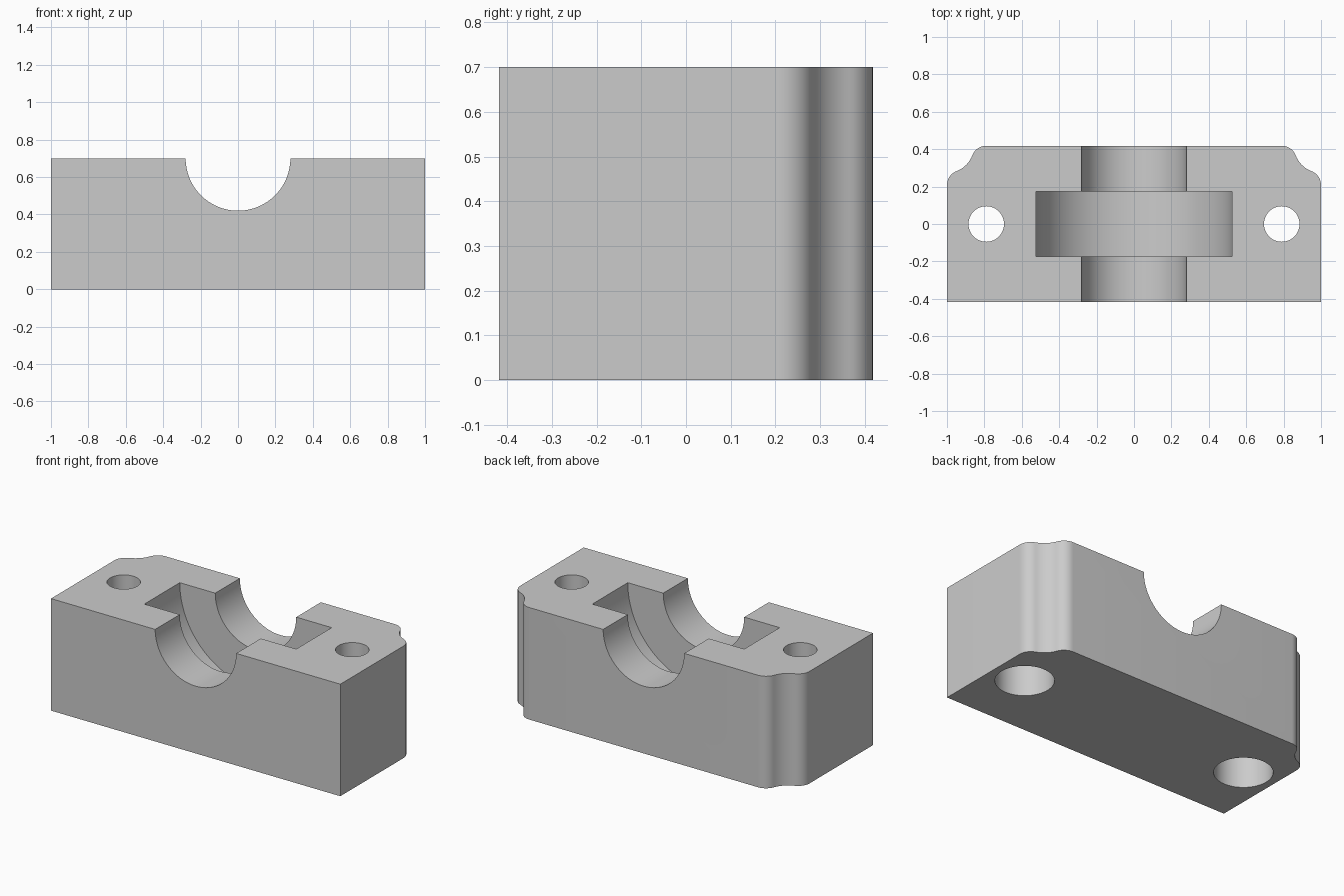
import bpy, bmesh
from math import pi, cos, sin, atan2, hypot, radians
from mathutils import Matrix

if "Cube" in bpy.data.objects:
    bpy.data.objects.remove(bpy.data.objects["Cube"])

HALF_X, HALF_Y, HEIGHT = 1.0, 0.418, 0.7
NOTCH, FILLET = 0.21, 0.08          # corner scallop offset and fillet radius
SCALLOP = hypot(NOTCH, FILLET) - FILLET

grey = bpy.data.materials.new("plain grey")
grey.use_nodes = True
colour = (0.6, 0.6, 0.6, 1)
grey.diffuse_color = colour
grey.node_tree.nodes["Principled BSDF"].inputs["Base Color"].default_value = colour


def make_object(name, bm):
    bmesh.ops.recalc_face_normals(bm, faces=bm.faces)
    mesh = bpy.data.meshes.new(name)
    bm.to_mesh(mesh)
    bm.free()
    mesh.materials.append(grey)
    obj = bpy.data.objects.new(name, mesh)
    bpy.context.collection.objects.link(obj)
    return obj


def arc(cx, cy, r, start, end, steps):
    angles = [start + (end - start) * i / steps for i in range(steps + 1)]
    return [(cx + r * cos(a), cy + r * sin(a)) for a in angles]


def cylinder(name, radius, length, matrix, segments=96):
    bm = bmesh.new()
    bmesh.ops.create_cone(bm, cap_ends=True, segments=segments, radius1=radius,
                          radius2=radius, depth=length, matrix=matrix)
    return make_object(name, bm)


# Block outline: convex fillet, concave scallop, convex fillet at each back corner
turn = atan2(NOTCH, FILLET)
corner = arc(HALF_X - FILLET, HALF_Y - NOTCH, FILLET, 0, turn, 10)
corner += arc(HALF_X, HALF_Y, SCALLOP, pi + turn, 1.5 * pi - turn, 10)[1:-1]
corner += arc(HALF_X - NOTCH, HALF_Y - FILLET, FILLET, pi / 2 - turn, pi / 2, 10)
outline = [(HALF_X, -HALF_Y)] + corner
outline += [(-x, y) for x, y in reversed(outline)]

bm = bmesh.new()
base = bm.faces.new([bm.verts.new((x, y, 0)) for x, y in outline])
extruded = bmesh.ops.extrude_face_region(bm, geom=[base])["geom"]
bmesh.ops.translate(bm, vec=(0, 0, HEIGHT),
                    verts=[v for v in extruded if isinstance(v, bmesh.types.BMVert)])
block = make_object("bearing_block", bm)

# Shaft bore and wider bearing recess, both centred on the top face
lying = Matrix.Translation((0, 0, HEIGHT)) @ Matrix.Rotation(pi / 2, 4, "X")
cutters = [cylinder("shaft_bore_cutter", 0.28, 2, lying),
           cylinder("bearing_recess_cutter", 0.525, 0.35, lying, 128)]

# Bolt holes with wide counterbores from below
for side, name in ((-1, "right"), (1, "left")):
    x = side * 0.79
    cutters.append(cylinder(name + "_bolt_hole_cutter", 0.095, 2,
                            Matrix.Translation((x, 0, 0.5)), 64))
    cutters.append(cylinder(name + "_counterbore_cutter", 0.165, 0.8,
                            Matrix.Translation((x, 0, 0)), 64))

for cutter in cutters:
    cutter.hide_render = True
    cut = block.modifiers.new(cutter.name, "BOOLEAN")
    cut.operation = "DIFFERENCE"
    cut.solver = "EXACT"
    cut.object = cutter

# Apply the cuts, then drop the cutters
bpy.context.view_layer.update()
graph = bpy.context.evaluated_depsgraph_get()
result = bpy.data.meshes.new_from_object(block.evaluated_get(graph))
block.modifiers.clear()
block.data = result
for cutter in cutters:
    bpy.data.objects.remove(cutter)

for obj in bpy.context.selected_objects:
    obj.select_set(False)
block.select_set(True)
bpy.context.view_layer.objects.active = block
bpy.ops.object.shade_smooth_by_angle(angle=radians(30))
